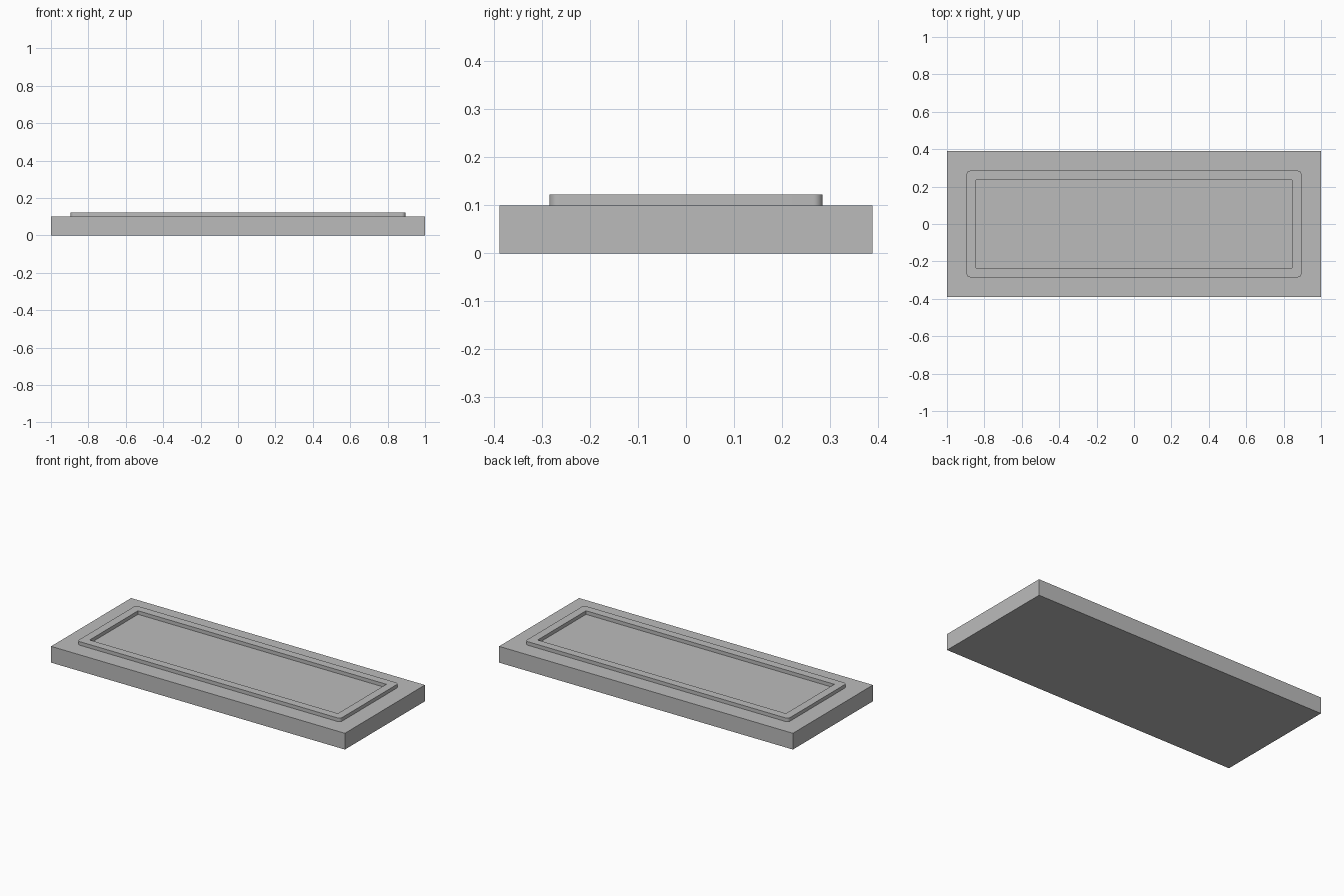
import bpy, bmesh, math

cube = bpy.data.objects.get("Cube")
if cube:
    bpy.data.objects.remove(cube, do_unlink=True)

GREY = (0.5, 0.5, 0.5, 1.0)
mat = bpy.data.materials.new("plain grey")
mat.use_nodes = True
mat.diffuse_color = GREY
mat.node_tree.nodes["Principled BSDF"].inputs["Base Color"].default_value = GREY


def outline(hx, hy, radius=0.0, steps=8):
    """Rectangle outline, counter-clockwise, with optional rounded corners."""
    pts = []
    for i, (sx, sy) in enumerate([(1, 1), (-1, 1), (-1, -1), (1, -1)]):
        cx, cy = sx * (hx - radius), sy * (hy - radius)
        for k in range(steps + 1 if radius else 1):
            a = math.pi / 2 * (i + k / steps)
            pts.append((cx + radius * math.cos(a), cy + radius * math.sin(a)))
    return pts


def extruded(name, loops, z0, z1):
    """Fill the outlines (later ones are holes) and raise them from z0 to z1."""
    bm = bmesh.new()
    edges = []
    for pts in loops:
        vs = [bm.verts.new((x, y, z0)) for x, y in pts]
        edges += [bm.edges.new((v, vs[i - 1])) for i, v in enumerate(vs)]
    bmesh.ops.triangle_fill(bm, edges=edges, use_beauty=True)
    top = bmesh.ops.extrude_face_region(bm, geom=bm.faces[:], use_keep_orig=True)
    verts = [g for g in top["geom"] if isinstance(g, bmesh.types.BMVert)]
    bmesh.ops.translate(bm, verts=verts, vec=(0, 0, z1 - z0))
    bmesh.ops.recalc_face_normals(bm, faces=bm.faces[:])
    mesh = bpy.data.meshes.new(name)
    bm.to_mesh(mesh)
    bm.free()
    mesh.materials.append(mat)
    obj = bpy.data.objects.new(name, mesh)
    bpy.context.collection.objects.link(obj)
    return obj


# Flat rectangular slab
extruded("base_slab", [outline(1.0, 0.389)], 0.0, 0.1)

# Raised frame with rounded outer corners and a sharp rectangular opening
rim = extruded("raised_rim", [outline(0.895, 0.285, 0.02), outline(0.845, 0.235)], 0.09, 0.122)
bpy.ops.object.select_all(action="DESELECT")
rim.select_set(True)
bpy.context.view_layer.objects.active = rim
bpy.ops.object.shade_smooth_by_angle(angle=math.radians(30))
